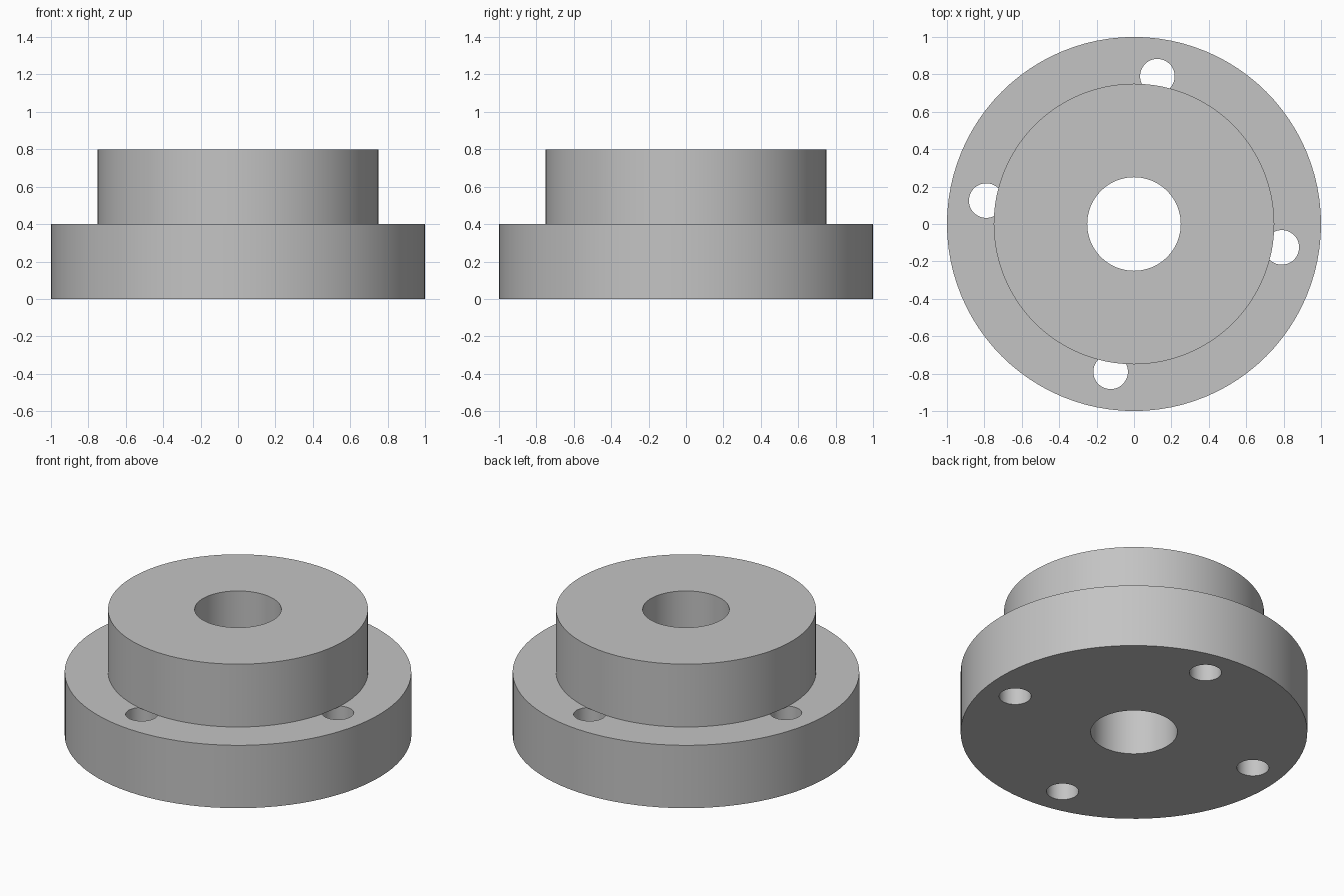
import bpy
import math

cube = bpy.data.objects.get("Cube")
if cube:
    bpy.data.objects.remove(cube, do_unlink=True)

GREY = (0.55, 0.55, 0.55, 1)
steel = bpy.data.materials.new("light grey metal")
steel.diffuse_color = GREY
steel.use_nodes = True
steel.node_tree.nodes["Principled BSDF"].inputs["Base Color"].default_value = GREY


def cylinder(name, radius, bottom, top, x=0, y=0, sides=96):
    bpy.ops.mesh.primitive_cylinder_add(
        vertices=sides, radius=radius, depth=top - bottom,
        location=(x, y, (top + bottom) / 2))
    obj = bpy.context.object
    obj.name = name
    obj.data.materials.append(steel)
    return obj


def combine(target, tool, operation):
    """Apply a boolean and discard the tool object."""
    mod = target.modifiers.new(operation.lower(), 'BOOLEAN')
    mod.operation = operation
    mod.solver = 'EXACT'
    mod.object = tool
    bpy.context.view_layer.objects.active = target
    bpy.ops.object.modifier_apply(modifier=mod.name)
    bpy.data.objects.remove(tool, do_unlink=True)


# Wide flange with four bolt holes, which end under the rim of the boss
flange = cylinder("flanged_hub", 1.0, 0, 0.4)
for i in range(4):
    angle = math.radians(90 * i - 9)
    hole = cylinder("bolt_hole", 0.0925, -0.1, 0.5,
                    0.8 * math.cos(angle), 0.8 * math.sin(angle), 48)
    combine(flange, hole, 'DIFFERENCE')

# Raised boss on top of the flange
combine(flange, cylinder("boss", 0.75, 0.4, 0.8), 'UNION')

# Central bore through both
combine(flange, cylinder("bore", 0.25, -0.1, 0.9), 'DIFFERENCE')

# Smooth round walls, sharp rims
bpy.ops.object.select_all(action='DESELECT')
flange.select_set(True)
bpy.context.view_layer.objects.active = flange
bpy.ops.object.shade_smooth_by_angle(angle=math.radians(30))
